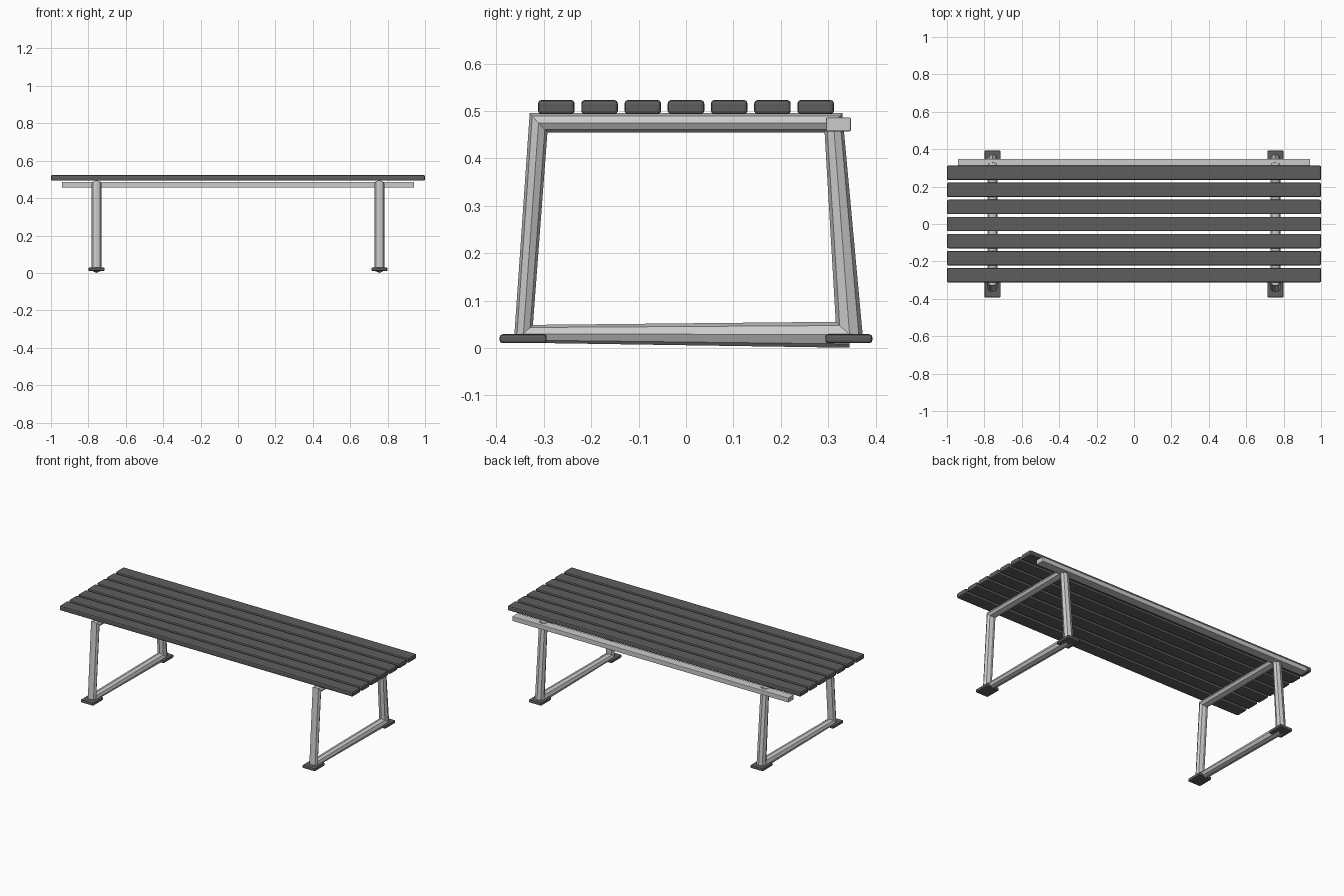
import bpy

if "Cube" in bpy.data.objects:
    bpy.data.objects.remove(bpy.data.objects["Cube"])


def material(name, value):
    m = bpy.data.materials.new(name)
    m.diffuse_color = (value, value, value * 1.03, 1)
    m.use_nodes = True
    m.node_tree.nodes["Principled BSDF"].inputs["Base Color"].default_value = m.diffuse_color
    return m


dark = material("dark_grey", 0.11)
light = material("light_grey", 0.55)


def box(name, lo, hi, bevel, mat, segments=2):
    size = [b - a for a, b in zip(lo, hi)]
    bpy.ops.mesh.primitive_cube_add(size=1, location=[(a + b) / 2 for a, b in zip(lo, hi)])
    ob = bpy.context.object
    ob.name = name
    ob.scale = size
    bpy.ops.object.transform_apply(location=False, rotation=False, scale=True)
    mod = ob.modifiers.new("rounded_edges", 'BEVEL')
    mod.width = bevel
    mod.segments = segments
    ob.data.materials.append(mat)
    return ob


# Seven seat slats
for i in range(7):
    y = (i - 3) * 0.0912
    box(f"seat_slat_{i + 1}", (-1, y - 0.0385, 0.493), (1, y + 0.0385, 0.523), 0.007, dark)

# Back rail under the seat edge
box("back_rail", (-0.942, 0.295, 0.457), (0.942, 0.348, 0.486), 0.003, light)

# Octagonal tube leg frames with two foot pads each; the tube starts and ends at the back foot
path = [(0.345, 0.028), (-0.343, 0.03), (-0.311, 0.475), (0.311, 0.475), (0.345, 0.028)]
for side, x in (("left", -0.756), ("right", 0.756)):
    cu = bpy.data.curves.new(f"{side}_leg_frame", 'CURVE')
    cu.dimensions = '3D'
    cu.bevel_depth = 0.0275
    cu.bevel_resolution = 2
    sp = cu.splines.new('POLY')
    sp.points.add(len(path) - 1)
    for p, (y, z) in zip(sp.points, path):
        p.co = (x, y, z, 1)
    sp.use_smooth = False
    cu.materials.append(light)
    ob = bpy.data.objects.new(f"{side}_leg_frame", cu)
    bpy.context.collection.objects.link(ob)
    for end, s in (("front", -1), ("back", 1)):
        y = s * 0.3435
        box(f"{side}_{end}_foot", (x - 0.043, y - 0.0495, 0.01), (x + 0.043, y + 0.0495, 0.029), 0.006, dark)
